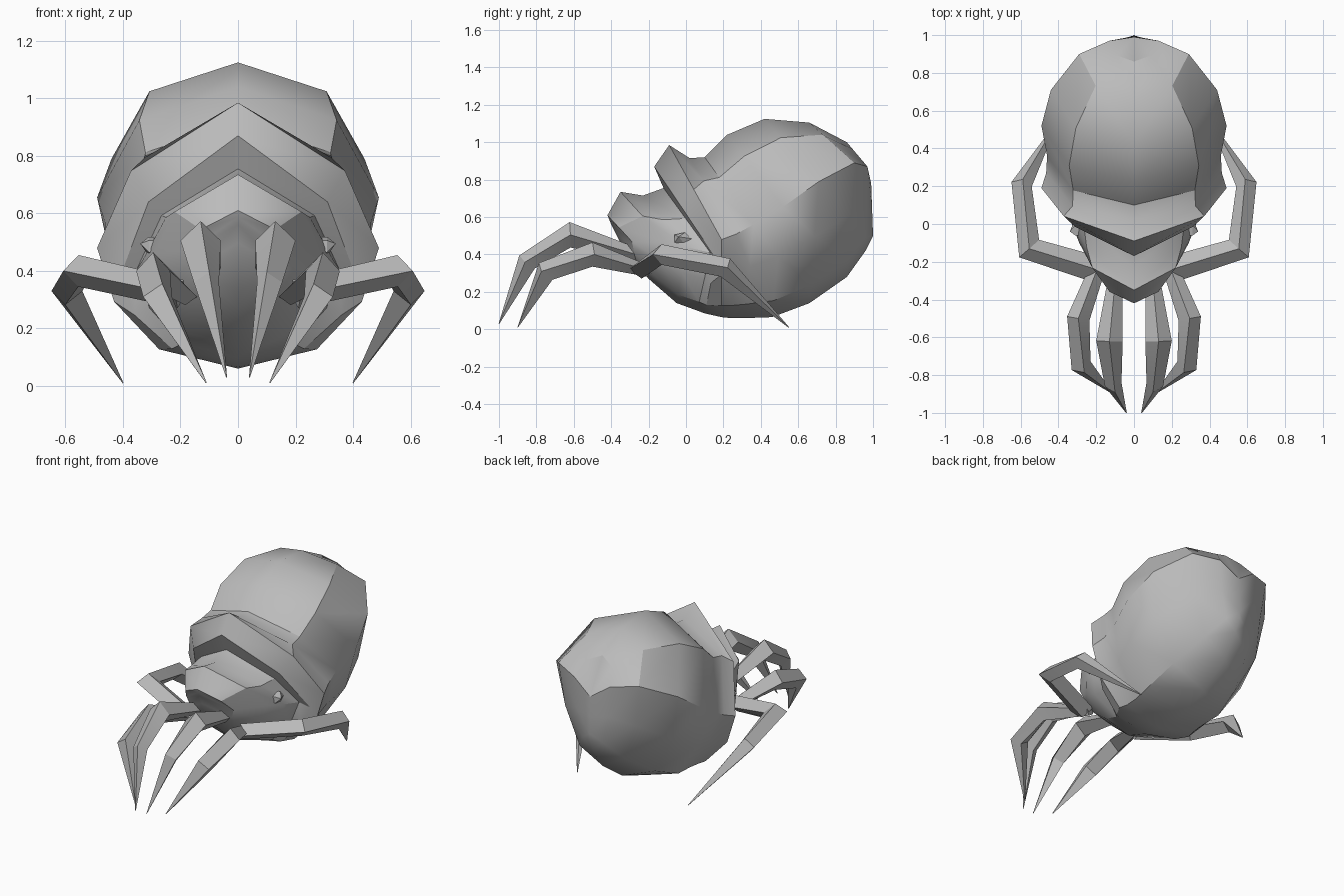
import bpy, bmesh, math
from mathutils import Vector

if "Cube" in bpy.data.objects:
    bpy.data.objects.remove(bpy.data.objects["Cube"])

shell = bpy.data.materials.new("shell_grey")
shell.diffuse_color = (0.5, 0.5, 0.5, 1)
shell.use_nodes = True
shell.node_tree.nodes["Principled BSDF"].inputs["Base Color"].default_value = shell.diffuse_color


def finish(name, bm, angle):
    """Weld, shade and mirror a right-hand half across x = 0."""
    bmesh.ops.remove_doubles(bm, verts=bm.verts, dist=0.0005)
    bmesh.ops.recalc_face_normals(bm, faces=bm.faces)
    me = bpy.data.meshes.new(name)
    bm.to_mesh(me)
    bm.free()
    me.materials.append(shell)
    ob = bpy.data.objects.new(name, me)
    bpy.context.collection.objects.link(ob)
    bpy.ops.object.select_all(action='DESELECT')
    ob.select_set(True)
    bpy.context.view_layer.objects.active = ob
    bpy.ops.object.shade_smooth_by_angle(angle=math.radians(angle))
    mod = ob.modifiers.new("mirror", 'MIRROR')
    mod.use_clip = True
    bpy.ops.object.modifier_move_to_index(modifier="mirror", index=0)


def loft(bm, rows, closed=False):
    vs = [[bm.verts.new(p) for p in r] for r in rows]
    n = len(rows[0])
    for a, b in zip(vs, vs[1:]):
        for i in range(n if closed else n - 1):
            j = (i + 1) % n
            bm.faces.new((a[i], a[j], b[j], b[i]))
    return vs


def half_ring(top, side, belly, shoulder):
    """Half section: a shoulder above the side point, two rounded steps below it."""
    side = Vector(side)
    top, belly = Vector((0, *top)), Vector((0, *belly))
    mid = Vector((0, side.y, side.z))
    out = side - mid

    def arc(end, across, along):
        return mid + out * across + (end - mid) * along
    return [top, arc(top, *shoulder), side, arc(belly, .88, .45), arc(belly, .56, .85), belly]


# head and neck plate: chevron-shaped sections (top yz, side xyz, belly yz)
CHEVRON, ROUND = (.76, .53), (.7, .7)
front = [
    ((-.42, .61), (0, -.40, .56), (-.33, .42)),
    ((-.42, .61), (.17, -.29, .47), (-.26, .34)),
    ((-.35, .735), (.29, -.10, .46), (-.20, .27)),
    ((-.23, .715), (.33, 0, .44), (-.05, .14)),
    ((-.12, .755), (.35, .13, .41), (.06, .10)),
    ((-.17, .87), (.41, .16, .38), (.10, .085)),
    ((-.09, .985), (.49, .19, .48), (.19, .065)),
]
# abdomen: rounded sections closing at the back
rear = [
    ((.02, .915), (.465, .27, .51), (.24, .06)),
    ((.10, .92), (.46, .36, .56), (.32, .06)),
    ((.22, 1.04), (.49, .52, .655), (.46, .065)),
    ((.42, 1.125), (.44, .71, .79), (.66, .14)),
    ((.66, 1.105), (.29, .90, .89), (.86, .28)),
    ((.86, 1.0), (.13, .97, .87), (.96, .42)),
    ((.90, .93), (0, .99, .78), (1.0, .50)),
]
bm = bmesh.new()
loft(bm, [half_ring(*r, CHEVRON) for r in front] + [half_ring(*r, ROUND) for r in rear])
finish("body", bm, 32)


def leg(name, joints):
    """Tapered diamond-section limb; joints are (position, half width, half height)."""
    pts = [Vector(j[0]) for j in joints]
    rows = []
    for i, (p, (_, w, h)) in enumerate(zip(pts, joints)):
        d = (pts[min(i + 1, len(pts) - 1)] - pts[max(i - 1, 0)]).normalized()
        side = d.cross(Vector((0, 0, 1))).normalized()
        up = side.cross(d)
        rows.append([p + side * w, p + up * h, p - side * w, p - up * h])
    bm = bmesh.new()
    vs = loft(bm, rows, True)
    bm.faces.new(vs[0])
    finish(name, bm, 20)


leg("front_legs", [((.09, -.20, .38), .03, .03), ((.13, -.62, .505), .07, .068),
                   ((.11, -.85, .36), .045, .055), ((.04, -1.0, .03), .002, .002)])
leg("middle_legs", [((.18, -.20, .31), .04, .03), ((.295, -.5, .40), .06, .065),
                    ((.28, -.75, .31), .055, .06), ((.11, -.9, .01), .002, .002)])
leg("rear_legs", [((.20, -.24, .32), .07, .05), ((.555, -.13, .40), .07, .055),
                  ((.595, .21, .33), .055, .055), ((.40, .55, .01), .002, .002)])

# small spikes on the cheeks
bm = bmesh.new()
c = Vector((.31, -.02, .485))
base = [c + Vector((0, .05 * math.cos(a), .035 * math.sin(a)))
        for a in (math.tau * k / 5 for k in range(5))]
loft(bm, [[p - Vector((.05, 0, 0)) for p in base], base], True)
tip = bm.verts.new(c + Vector((.03, -.02, .01)))
bm.verts.ensure_lookup_table()
for k in range(5):
    bm.faces.new((bm.verts[5 + k], bm.verts[5 + (k + 1) % 5], tip))
finish("cheek_spikes", bm, 20)
